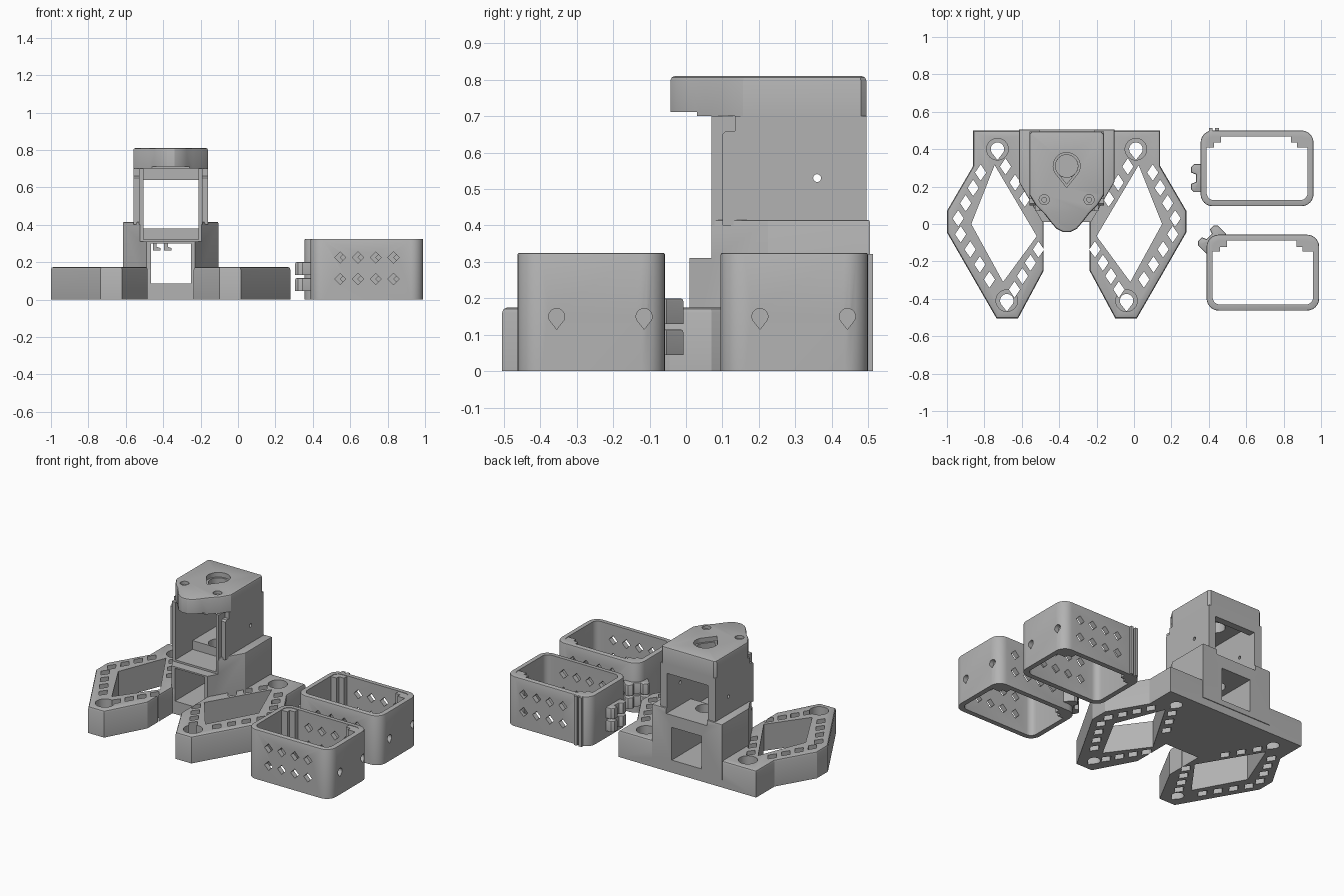
import bpy, bmesh, math
from mathutils import Matrix, Vector

old = bpy.data.objects.get("Cube")
if old:
    bpy.data.objects.remove(old, do_unlink=True)

grey = bpy.data.materials.new("plastic_grey")
grey.use_nodes = True
GREY = (0.45, 0.45, 0.45, 1)
grey.diffuse_color = GREY
grey.node_tree.nodes["Principled BSDF"].inputs["Base Color"].default_value = GREY

MID = -0.36  # symmetry plane of the stand


def prism(name, pts, lo, hi, axis="Z", chamfer=0.0):
    """Extrude a 2D outline along an axis; chamfer rounds the rim at hi."""
    place = {"Z": lambda p, t: (p[0], p[1], t),
             "Y": lambda p, t: (p[0], t, p[1]),
             "X": lambda p, t: (t, p[0], p[1])}[axis]
    bm = bmesh.new()
    low = [bm.verts.new(place(p, lo)) for p in pts]
    top = [bm.verts.new(place(p, hi)) for p in pts]
    bm.faces.new(low)
    lid = bm.faces.new(top)
    n = len(pts)
    for i in range(n):
        j = (i + 1) % n
        bm.faces.new((low[i], low[j], top[j], top[i]))
    bmesh.ops.recalc_face_normals(bm, faces=bm.faces)
    if chamfer:
        bmesh.ops.bevel(bm, geom=list(lid.edges), offset=chamfer, segments=2,
                        affect="EDGES", profile=0.5)
    mesh = bpy.data.meshes.new(name)
    bm.to_mesh(mesh)
    bm.free()
    mesh.materials.append(grey)
    ob = bpy.data.objects.new(name, mesh)
    bpy.context.collection.objects.link(ob)
    return ob


def rect(x0, x1, y0, y1):
    return [(x0, y0), (x1, y0), (x1, y1), (x0, y1)]


def box(name, x0, x1, y0, y1, z0, z1):
    return prism(name, rect(x0, x1, y0, y1), z0, z1)


def round_rect(x0, x1, y0, y1, r, steps=6):
    pts = []
    corners = ((x1 - r, y1 - r), (x0 + r, y1 - r), (x0 + r, y0 + r), (x1 - r, y0 + r))
    for k, (cx, cy) in enumerate(corners):
        for i in range(steps + 1):
            a = math.radians(90) * (k + i / steps)
            pts.append((cx + r * math.cos(a), cy + r * math.sin(a)))
    return pts


def circle(cx, cy, r, n=24):
    return [(cx + r * math.cos(math.tau * i / n), cy + r * math.sin(math.tau * i / n))
            for i in range(n)]


def drop(cx, cy, r):
    """Teardrop with its tip pointing down the second axis."""
    arc = [math.radians(-30 + 240 * i / 18) for i in range(19)]
    return [(cx + r * math.cos(a), cy + r * math.sin(a)) for a in arc] + [(cx, cy - 1.6 * r)]


def diamond(cx, cy, w, h):
    return [(cx - w, cy), (cx, cy - h), (cx + w, cy), (cx, cy + h)]


def modify(ob, tool, mode="DIFFERENCE"):
    mod = ob.modifiers.new("bool", "BOOLEAN")
    mod.operation = mode
    mod.solver = "EXACT"
    mod.object = tool
    with bpy.context.temp_override(object=ob, active_object=ob, selected_objects=[ob]):
        bpy.ops.object.modifier_apply(modifier=mod.name)
    bpy.data.objects.remove(tool, do_unlink=True)


def cut(ob, pts, lo, hi, axis="Z"):
    modify(ob, prism("cutter", pts, lo, hi, axis))


def both_sides(half):
    return [(MID + u, y) for u, y in half] + [(MID - u, y) for u, y in reversed(half)]


def lerp_row(a, b, count):
    a, b = Vector(a), Vector(b)
    return [a.lerp(b, i / (count - 1)) for i in range(count)]


# Base with two legs
outline = both_sides([(-0.5, 0.5), (-0.5, 0.31), (-0.64, 0.07), (-0.64, -0.045),
                      (-0.375, -0.505), (-0.26, -0.505), (-0.123, -0.25), (-0.123, 0.01)])
base = prism("base_legs", outline, 0, 0.175, chamfer=0.015)
window = [(-0.51, 0), (-0.385, 0.315), (-0.16, -0.065), (-0.34, -0.31)]
holes = (lerp_row((-0.46, 0.275), (-0.58, 0.03), 4) + lerp_row((-0.567, -0.055), (-0.413, -0.297), 4)
         + lerp_row((-0.151, -0.136), (-0.279, -0.35), 4) + lerp_row((-0.327, 0.307), (-0.224, 0.135), 3))
for s in (1, -1):
    cut(base, [(MID + s * u, y) for u, y in window], -0.1, 0.3)
    for u, y in holes:
        cut(base, diamond(MID + s * u, y, 0.03, 0.044), -0.1, 0.3)
    for u, y in ((-0.37, 0.4), (-0.32, -0.41)):
        cut(base, circle(MID + s * u, y, 0.058), 0.09, 0.3)
        cut(base, drop(MID + s * u, y, 0.036), -0.1, 0.2)

# Middle block under the tower
block = prism("middle_block", both_sides([(-0.255, 0.505), (-0.255, 0.225), (-0.13, 0.01)]),
              0.05, 0.415, chamfer=0.006)
cut(block, rect(-1, 1, -0.1, 0.07), 0.31, 0.5)
tunnel = rect(-0.465, -0.25, 0.085, 0.3)
for part in (base, block):
    cut(part, tunnel, -0.2, 0.7, "Y")

# Tower walls: an inner shell with a stepped outer skin
tower = prism("tower_walls", [(0.1, 0.4), (0.495, 0.4), (0.495, 0.70), (0.135, 0.70),
                              (0.135, 0.66), (0.11, 0.66), (0.1, 0.65)], -0.56, -0.16, "X")
modify(tower, box("inner_shell", -0.53, -0.19, 0.07, 0.45, 0.4, 0.70), "UNION")

# Roof with a rounded nose
nose = [(-0.2, 0.157), (-0.165, 0.1), (-0.12, 0.055), (-0.085, 0.01), (-0.055, -0.025),
        (-0.02, -0.043)]
roof = prism("tower_roof", both_sides([(-0.185, 0.495), (-0.2, 0.48)] + nose), 0.70, 0.81,
             chamfer=0.012)
cut(roof, rect(-0.5, -0.22, -0.1, 0.03), 0.6, 0.712)
cut(roof, drop(MID, 0.31, 0.072), 0.78, 0.9)
cut(roof, drop(MID, 0.31, 0.06), 0.6, 0.9)
for s in (1, -1):
    cut(roof, circle(MID + s * 0.12, 0.13, 0.027), 0.79, 0.9)
    cut(roof, circle(MID + s * 0.12, 0.13, 0.013), 0.6, 0.9)

# Openings through the tower and shelf
for part in (tower, block):
    cut(part, rect(-0.505, -0.21, 0.38, 0.64), -0.2, 0.7, "Y")
    cut(part, rect(-0.505, -0.21, 0.322, 0.75), -0.2, 0.25, "Y")
cut(tower, rect(-0.505, -0.21, 0.6, 0.75), -0.2, 0.45, "Y")
cut(tower, circle(0.36, 0.53, 0.011, 12), -0.8, 0.1, "X")
cut(block, circle(MID, 0.31, 0.06), 0.25, 0.6)

# Small cable hooks hanging in the tunnel
for i, x in enumerate((-0.455, -0.395)):
    prism("tunnel_hook_%d" % i, [(x, 0.305), (x, 0.262), (x + 0.04, 0.262), (x + 0.04, 0.275),
                                 (x + 0.02, 0.282), (x + 0.02, 0.305)], 0.1, 0.22, "Y")


def tray(name, x0, x1, y0, y1, hook_at, hook_turn):
    """Open rounded frame with vent diamonds, corner posts and a side hook."""
    w = 0.032
    frame = prism(name + "_frame", round_rect(x0, x1, y0, y1, 0.065), 0, 0.325, chamfer=0.006)
    cut(frame, round_rect(x0 + w, x1 - w, y0 + w, y1 - w, 0.04), -0.1, 0.5)
    for k, (a, b) in enumerate(((x0 + 0.028, x0 + 0.11), (x1 - 0.12, x1 - 0.028))):
        post = box(name + "_post_%d" % k, a, b, y1 - 0.09, y1 - 0.02, 0, 0.322)
        cut(post, rect(a + 0.045, b + 0.1, y1 - 0.2, y1 - 0.065) if k == 0 else
            rect(a - 0.1, b - 0.06, y1 - 0.2, y1 - 0.065), -0.1, 0.5)
    mid = (x0 + x1) / 2
    for i in range(4):
        for z in (0.11, 0.225):
            x = mid + (i - 1.5) * 0.095
            cut(frame, diamond(x, z, 0.03, 0.03), y0 - 0.05, y0 + 0.05, "Y")
            cut(frame, diamond(x + 0.03, z, 0.03, 0.03), y1 - 0.05, y1 + 0.05, "Y")
    for dy in (0.108, 0.348):
        cut(frame, drop(y0 + dy, 0.15, 0.022), x1 - 0.1, x1 + 0.1, "X")
    # Two-pronged hook, split in height
    turn = Matrix.Translation((*hook_at, 0)) @ Matrix.Rotation(hook_turn, 4, "Z")
    for k, (lo, hi) in enumerate(((0.045, 0.115), (0.13, 0.2))):
        claw = prism(name + "_hook_%d" % k,
                     [(0.03, -0.075), (-0.035, -0.075), (-0.05, -0.06), (-0.05, -0.03),
                      (-0.025, -0.02), (-0.025, 0.02), (-0.05, 0.03), (-0.05, 0.06),
                      (-0.035, 0.075), (0.03, 0.075)], lo, hi, chamfer=0.008)
        claw.matrix_world = turn


tray("back_tray", 0.356, 0.96, 0.095, 0.5, (0.356, 0.245), 0)
tray("front_tray", 0.388, 0.99, -0.463, -0.057, (0.42, -0.085), math.radians(-45))

# Grooved ridge on the back tray
for i, x in enumerate((0.40, 0.434)):
    box("back_ridge_%d" % i, x, x + 0.02, 0.48, 0.514, 0, 0.322)

# Smooth curved walls while keeping edges crisp
bpy.ops.object.select_all(action="DESELECT")
for ob in bpy.context.collection.objects:
    if ob.type == "MESH" and ob.data.materials and ob.data.materials[0] == grey:
        ob.select_set(True)
        bpy.context.view_layer.objects.active = ob
bpy.ops.object.shade_smooth_by_angle(angle=math.radians(25))
